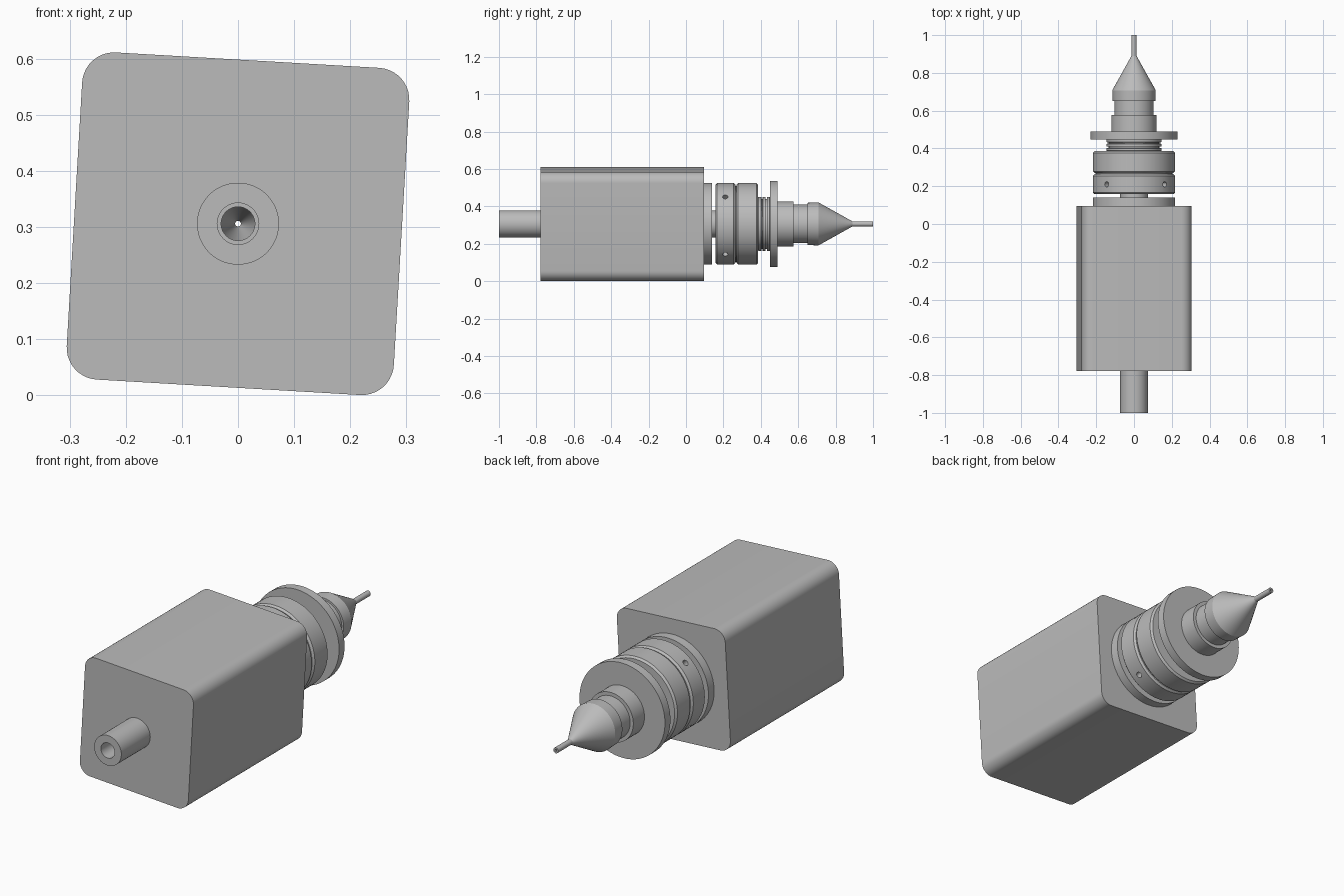
import bpy, bmesh, math
from mathutils import Matrix, Vector

if "Cube" in bpy.data.objects:
    bpy.data.objects.remove(bpy.data.objects["Cube"])

AXIS_Z = 0.306               # height of the common axis
TILT = math.radians(3.35)    # roll of the housing about the axis

steel = bpy.data.materials.new("grey_metal")
steel.use_nodes = True
colour = (0.5, 0.5, 0.5, 1)
steel.diffuse_color = colour
steel.node_tree.nodes["Principled BSDF"].inputs["Base Color"].default_value = colour


def add_object(name, bm):
    bmesh.ops.recalc_face_normals(bm, faces=bm.faces[:])
    mesh = bpy.data.meshes.new(name)
    bm.to_mesh(mesh)
    bm.free()
    mesh.materials.append(steel)
    obj = bpy.data.objects.new(name, mesh)
    bpy.context.collection.objects.link(obj)
    obj.location.z = AXIS_Z
    return obj


def smooth(obj):
    bpy.ops.object.select_all(action='DESELECT')
    obj.select_set(True)
    bpy.context.view_layer.objects.active = obj
    bpy.ops.object.shade_smooth_by_angle(angle=math.radians(25))


def lathe(name, profile, segments=72):
    """Revolve a closed (y, radius) outline about the y axis."""
    bm = bmesh.new()
    rings = []
    for i in range(segments):
        a = math.tau * i / segments
        rings.append([bm.verts.new((r * math.cos(a), y, r * math.sin(a)))
                      for y, r in profile])
    for i, ring in enumerate(rings):
        after = rings[(i + 1) % segments]
        for j in range(len(profile)):
            k = (j + 1) % len(profile)
            bm.faces.new((ring[j], ring[k], after[k], after[j]))
    return add_object(name, bm)


def band(name, y0, y1, radius, inner=0.06, chamfer=0.0):
    outline = [(y0, inner), (y0, radius - chamfer), (y1, radius - chamfer), (y1, inner)]
    if chamfer:
        outline[2:2] = [(y0 + chamfer, radius), (y1 - chamfer, radius)]
    return lathe(name, outline)


def cut(obj, bm):
    cutter = add_object("cutter", bm)
    cutter.hide_render = True
    mod = obj.modifiers.new("cut", 'BOOLEAN')
    mod.operation, mod.solver, mod.object = 'DIFFERENCE', 'EXACT', cutter
    bpy.context.view_layer.objects.active = obj
    bpy.ops.object.modifier_apply(modifier=mod.name)
    bpy.data.objects.remove(cutter)


def add_cylinder(bm, radius, depth, centre, direction):
    turn = Vector(direction).to_track_quat('Z', 'Y').to_matrix().to_4x4()
    bmesh.ops.create_cone(bm, cap_ends=True, segments=24, radius1=radius, radius2=radius,
                          depth=depth, matrix=Matrix.Translation(centre) @ turn)


# Square housing with rounded long edges
bm = bmesh.new()
bmesh.ops.create_cube(bm, size=1, matrix=Matrix.Rotation(TILT, 4, 'Y')
                      @ Matrix.Translation((0, -0.3415, 0))
                      @ Matrix.Diagonal((0.584, 0.873, 0.584, 1)))
long_edges = [e for e in bm.edges if abs(e.verts[0].co.y - e.verts[1].co.y) > 0.5]
bmesh.ops.bevel(bm, geom=long_edges, offset=0.057, segments=10, profile=0.5, affect='EDGES')
housing = add_object("housing", bm)
bore = bmesh.new()
add_cylinder(bore, 0.055, 1.2, (0, -0.34, 0), (0, 1, 0))
cut(housing, bore)

# Hollow shaft running through the housing
shaft = band("hollow_shaft", -1.0, 0.48, 0.073, inner=0.037)

# Mounting disc, two clamp collars and the spacer between them
parts = [
    housing, shaft,
    band("mounting_disc", 0.09, 0.139, 0.218),
    band("collar_spacer", 0.25, 0.285, 0.203),
    band("rear_collar", 0.270, 0.386, 0.218, chamfer=0.009),
]
clamp = band("front_collar", 0.158, 0.264, 0.218, chamfer=0.009)
holes = bmesh.new()
for i in range(4):
    a = math.pi / 4 - TILT + i * math.pi / 2
    out = Vector((math.cos(a), 0, math.sin(a)))
    add_cylinder(holes, 0.014, 0.06, out * 0.21 + Vector((0, 0.21, 0)), out)
cut(clamp, holes)
parts.append(clamp)

# Ribbed neck
parts.append(band("neck_core", 0.38, 0.455, 0.134))
for i in range(3):
    y = 0.386 + i * 0.023
    parts.append(band("neck_rib", y, y + 0.017, 0.145, inner=0.12, chamfer=0.002))

# Wide flange
parts.append(band("flange", 0.448, 0.490, 0.230))

# Stepped nozzle with a conical inner channel and fine tip
parts.append(lathe("nozzle", [
    (0.47, 0.03), (0.47, 0.120), (0.576, 0.120), (0.576, 0.103), (0.650, 0.103),
    (0.650, 0.113), (0.708, 0.115), (0.890, 0.0135), (1.0, 0.0135),
    (1.0, 0.005), (0.87, 0.005), (0.78, 0.03)]))

for part in parts:
    smooth(part)
